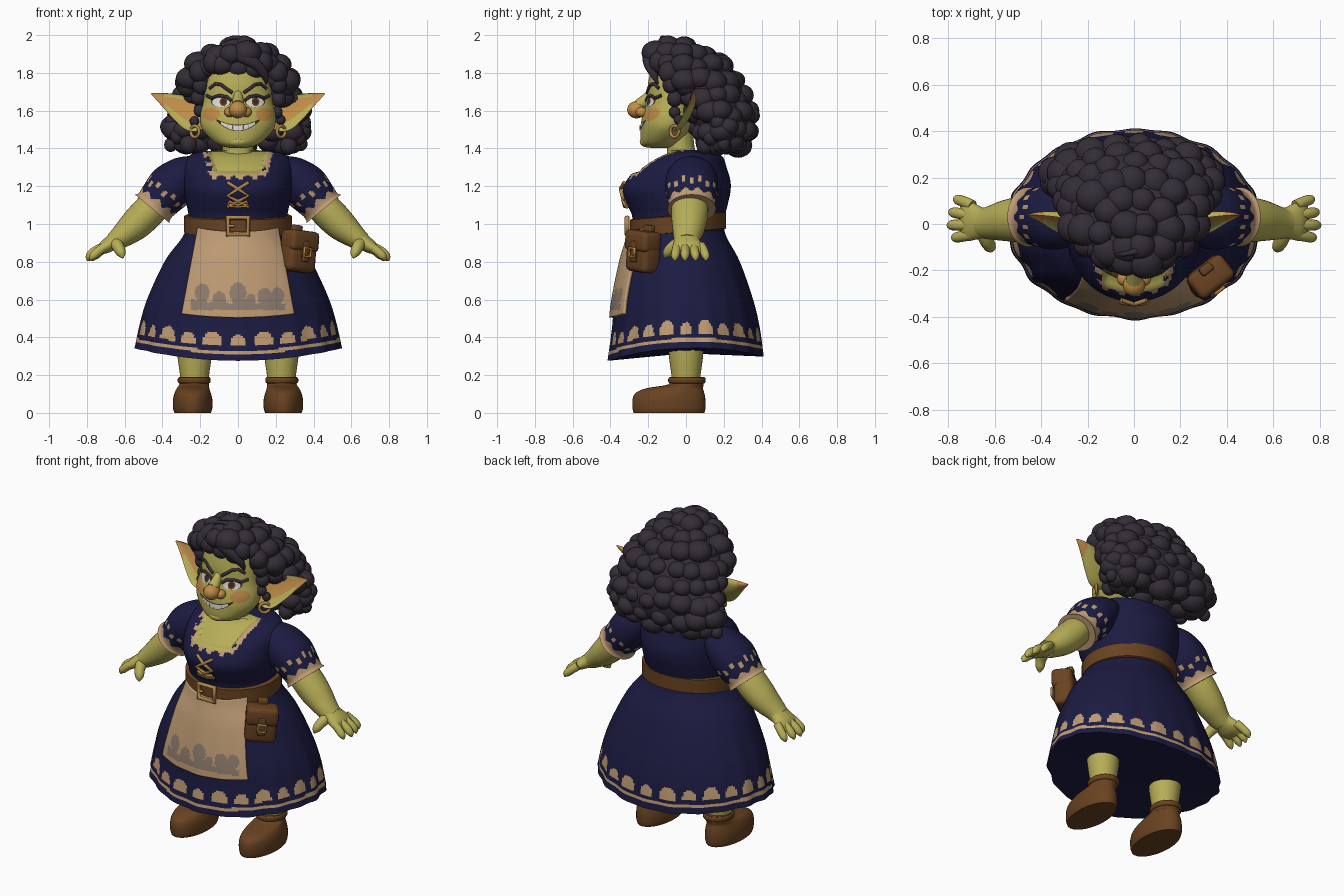
import bpy, bmesh, math, random
from mathutils import Vector, Matrix
from mathutils.bvhtree import BVHTree

random.seed(4)
if "Cube" in bpy.data.objects:
    bpy.data.objects.remove(bpy.data.objects["Cube"])

COLORS = {
    "navy cloth": (.0115, .011, .054), "tan linen": (.52, .33, .175), "green skin": (.47, .42, .095),
    "dark hair": (.034, .026, .037), "brown leather": (.14, .055, .015), "rosy skin": (.52, .26, .065),
    "gold metal": (.46, .25, .065), "ivory": (.72, .7, .65), "grey print": (.27, .2, .15),
    "dark line": (.05, .025, .015)}
MATS = {}
for label, rgb in COLORS.items():
    m = bpy.data.materials.new(label)
    m.use_nodes = True
    m.diffuse_color = (*rgb, 1)
    m.node_tree.nodes["Principled BSDF"].inputs["Base Color"].default_value = (*rgb, 1)
    MATS[label] = m


def finish(name, bm, color, paint=None):
    """Turn a bmesh into an object; paint(face) may return another colour."""
    used = [color]
    if paint:
        for f in bm.faces:
            c = paint(f) or color
            if c not in used:
                used.append(c)
            f.material_index = used.index(c)
    me = bpy.data.meshes.new(name)
    bm.to_mesh(me)
    bm.free()
    for c in used:
        me.materials.append(MATS[c])
    me.shade_smooth()
    me.set_sharp_from_angle(angle=math.radians(50))
    ob = bpy.data.objects.new(name, me)
    bpy.context.collection.objects.link(ob)
    return ob


def spline(rings, sub):
    out, last = [], len(rings) - 1
    for i in range(last):
        q = [rings[max(0, min(last, i + d))] for d in (-1, 0, 1, 2)]
        for s in range(sub):
            t = s / sub
            out.append([b + .5 * t * (c - a + t * (2 * a - 5 * b + 4 * c - d + t * (3 * (b - c) + d - a)))
                        for a, b, c, d in zip(*q)])
    return out + [list(rings[last])]


def loft(name, rings, color, n=32, sub=6, flat=True, paint=None, warp=None, cup=False):
    """Skin smooth rings (x, y, z, rx, ry), level or square to their path."""
    bm = bmesh.new()
    path = spline(rings, sub)
    loops = []
    for i, (x, y, z, rx, ry) in enumerate(path):
        U, V = Vector((1, 0, 0)), Vector((0, 1, 0))
        if not flat:
            d = Vector(path[min(i + 1, len(path) - 1)][:3]) - Vector(path[max(i - 1, 0)][:3])
            d.normalize()
            V = (V - d * V.dot(d)).normalized()
            U = V.cross(d)
        loop = []
        for j in range(n):
            a = 2 * math.pi * j / n
            s = math.sin(a)
            if cup and s < 0:
                s *= -.4
            p = Vector((x, y, z)) + U * max(rx, .001) * math.cos(a) + V * max(ry, .001) * s
            loop.append(bm.verts.new(warp(p, a, i / (len(path) - 1)) if warp else p))
        loops.append(loop)
    for lo, hi in zip(loops, loops[1:]):
        for j in range(n):
            k = (j + 1) % n
            bm.faces.new((lo[j], lo[k], hi[k], hi[j]))
    for loop in (loops[0], loops[-1]):
        mid = bm.verts.new(sum((v.co for v in loop), Vector()) / n)
        for j in range(n):
            bm.faces.new((loop[j], loop[(j + 1) % n], mid))
    bmesh.ops.recalc_face_normals(bm, faces=bm.faces)
    return finish(name, bm, color, paint)


def tree(ob):
    return BVHTree.FromPolygons([v.co for v in ob.data.vertices], [list(p.vertices) for p in ob.data.polygons])


def on(surface, x, z, off):
    hit = surface.ray_cast(Vector((x, -2, z)), Vector((0, 1, 0)))[0]
    if hit is None:
        hit = surface.find_nearest(Vector((x, -.2, z)))[0]
    return hit + Vector((0, -off, 0))


def plate(name, surface, f, color, off=.003, nx=24, nz=8, paint=None):
    """Thin sheet f(u, v) -> (x, z), laid on the front of a surface."""
    bm = bmesh.new()
    g = [[bm.verts.new(on(surface, *f(i / nx, j / nz), off)) for i in range(nx + 1)] for j in range(nz + 1)]
    for j in range(nz):
        for i in range(nx):
            bm.faces.new((g[j][i], g[j][i + 1], g[j + 1][i + 1], g[j + 1][i]))
    return finish(name, bm, color, paint)


def disc(name, surface, x, z, rx, rz, color, off):
    def f(u, v):
        a = math.pi * u
        return x - rx * math.cos(a), z + rz * math.sin(a) * (2 * v - 1)
    plate(name, surface, f, color, off)


def cord(name, pts, r, color, cyclic=False):
    cu = bpy.data.curves.new(name, "CURVE")
    cu.dimensions, cu.bevel_depth, cu.bevel_resolution, cu.use_fill_caps = "3D", r, 2, True
    sp = cu.splines.new("POLY")
    sp.points.add(len(pts) - 1)
    for p, co in zip(sp.points, pts):
        p.co = (*co, 1)
    sp.use_cyclic_u = cyclic
    cu.materials.append(MATS[color])
    bpy.context.collection.objects.link(bpy.data.objects.new(name, cu))


def balls(name, items, color):
    """Join squashed balls (centre, scale) into one object."""
    bm = bmesh.new()
    for c, s in items:
        bmesh.ops.create_icosphere(bm, subdivisions=3, radius=1,
                                   matrix=Matrix.Translation(c) @ Matrix.Diagonal((*s, 1)))
    finish(name, bm, color)


def box(name, frame, loc, size, color, bevel):
    bm = bmesh.new()
    bmesh.ops.create_cube(bm, size=1, matrix=frame @ Matrix.Translation(loc) @ Matrix.Diagonal((*size, 1)))
    bmesh.ops.bevel(bm, geom=bm.edges[:], offset=bevel, segments=3, affect="EDGES", profile=.5)
    finish(name, bm, color)


# Skirt with pleats, dipping hem and printed border
def hem(a):
    return .276 + .065 * math.cos(a) ** 2 + .022 * max(0, math.sin(a))

def pleat(p, a, k):
    r = 1 + (1 - k) ** 2 * (.009 * math.cos(20 * a) + .006 * math.cos(13 * a + 1))
    return Vector((p.x * r, p.y * r, p.z + (hem(a) - .3) * (1 - k) ** 2))

def border(f):
    c = f.calc_center_median()
    a = math.atan2(c.y / .41, c.x / .545)
    h = c.z - hem(a)
    cell = a / math.tau * 24
    u = cell - round(cell)
    big = 1 if round(cell) % 2 else .8
    if .036 < h < .054 or (h > .078 and (u / .38 / big) ** 2 + ((h - .09) / .062 / big) ** 2 < 1):
        return "tan linen"

skirt = loft("skirt", [(0, 0, .3, .545, .41), (0, 0, .45, .517, .39), (0, -.01, .6, .475, .365),
                       (0, -.025, .8, .385, .31), (0, -.04, .92, .3, .26), (0, -.045, .99, .265, .24)],
             "navy cloth", n=260, sub=18, paint=border, warp=pleat)

# Apron with a grey mushroom print
def print_rule(f):
    c = f.calc_center_median()
    if abs(c.x) < .25 and .545 < c.z < .59 + .012 * math.sin(45 * c.x):
        return "grey print"
    for x, h, r in ((-.19, .635, .04), (-.1, .6, .035), (0, .635, .045), (.07, .6, .025), (.14, .615, .038), (.21, .62, .035)):
        if math.hypot(c.x - x, (c.z - h) * .8) < r or (abs(c.x - x) < r * .6 and .56 < c.z < h):
            return "grey print"

apron = plate("apron", tree(skirt), lambda u, v: ((2 * u - 1) * (.3 - .085 * v), .505 + .02 * (2 * u - 1) ** 2 + .455 * v),
              "tan linen", off=.02, nx=80, nz=70, paint=print_rule)
edge = apron.modifiers.new("thickness", "SOLIDIFY")
edge.thickness, edge.offset = .018, -1

# Bodice with recessed open neckline and trim
def opening(c):
    return max(1.268 - c.z, abs(c.x) - .125 - .3 * (c.z - 1.268))

def neckline(f):
    c = f.calc_center_median()
    d = opening(c)
    if c.y > -.01:
        return None
    if d < 0 or (c.z > 1.22 and abs(c.x) < .3 * (c.z - 1.22)):
        return "green skin"
    if d < .03 and math.sin(90 * c.x) + math.sin(130 * c.z) > -.5:
        return "tan linen"

def recess(p, a, k):
    depth = .035 * min(1, max(0, -opening(p) / .012)) if p.y < 0 and p.z < 1.385 else 0
    return p + Vector((0, depth, 0))

bodice = loft("bodice", [(0, -.045, .96, .27, .24), (0, -.04, 1.04, .262, .245), (0, -.045, 1.1, .272, .265),
                         (0, -.05, 1.17, .285, .285), (0, -.04, 1.23, .29, .275), (0, -.02, 1.3, .29, .235),
                         (0, .01, 1.355, .265, .185), (0, .02, 1.38, .21, .13), (0, .0, 1.392, .09, .075)],
              "navy cloth", n=140, sub=10, paint=neckline, warp=recess)
chest = tree(bodice)

# Belt, buckle and lacing
loft("belt", [(0, -.042, z, .286 + e, .254 + e) for z, e in ((.955, -.01), (.96, 0), (1.045, 0), (1.05, -.01))],
     "brown leather", n=64, sub=1, warp=lambda p, a, k: p + Vector((0, 0, .08 * p.y)))
cord("belt_buckle", [(.053 * x, -.312, .99 + .045 * z) for x, z in ((-1, -1), (1, -1), (1, 1), (-1, 1))],
     .014, "gold metal", True)
cord("buckle_prong", [(-.053, -.318, .99), (-.02, -.316, .99)], .008, "gold metal")
for s in (1, -1):
    cord("bodice_lace", [on(chest, s * x, z, .012) for x, z in
                         ((-.055, 1.09), (0, 1.12), (.055, 1.15), (0, 1.185), (-.055, 1.22))], .01, "gold metal")
    cord("lace_bow", [on(chest, s * x, z, .018) for x, z in ((0, 1.1), (.045, 1.12), (.055, 1.095), (0, 1.09))],
         .008, "gold metal", True)

# Belt pouch turned outward on the left hip
hip = Matrix.Translation((.32, -.225, .86)) @ Matrix.Rotation(math.radians(38), 4, "Z") @ Matrix.Rotation(.1, 4, "Y")
box("pouch_body", hip, (0, 0, -.015), (.18, .115, .2), "brown leather", .03)
box("pouch_flap", hip, (0, -.008, .05), (.185, .12, .11), "brown leather", .025)
box("pouch_strap", hip, (0, -.063, -.005), (.04, .02, .11), "brown leather", .006)
box("pouch_loop", hip, (0, .03, .1), (.06, .04, .07), "brown leather", .01)
cord("pouch_buckle", [hip @ Vector((.022 * x, -.078, -.01 + .022 * z)) for x, z in ((-1, -1), (1, -1), (1, 1), (-1, 1))],
     .008, "gold metal", True)

# Head and neck
loft("neck", [(0, -.02, 1.3, .11, .1), (0, -.025, 1.38, .085, .075), (0, -.04, 1.5, .085, .075)], "green skin")
head = loft("head", [(0, -.135, 1.402, .04, .05), (0, -.135, 1.425, .115, .1), (0, -.105, 1.5, .188, .135),
                     (0, -.09, 1.57, .2, .142), (0, -.08, 1.65, .183, .128), (0, -.07, 1.75, .17, .13),
                     (0, -.06, 1.85, .14, .11), (0, -.06, 1.92, .03, .03)], "green skin", n=80, sub=8)
face = tree(head)
loft("nose_bridge", [(0, -.18, 1.71, .015, .015), (0, -.205, 1.67, .026, .026), (0, -.245, 1.63, .034, .034)],
     "green skin", flat=False)
balls("nose", [((0, -.262, 1.605), (.048, .05, .046))]
      + [((s * .045, -.235, 1.592), (.028, .032, .027)) for s in (1, -1)], "rosy skin")
balls("chin", [((0, -.2, 1.435), (.06, .045, .03))], "green skin")

# Grin
def grin(half, grow):
    def f(u, v):
        x = half * (2 * u - 1)
        w = 1 - (x / .115) ** 2
        low, high = 1.55 - .055 * w - grow, 1.552 - .03 * w + grow
        return x, low + (high - low) * v
    return f
plate("mouth_line", face, grin(.115, .004), "dark line", .002)
plate("teeth", face, grin(.09, 0), "ivory", .005)
for i in range(-2, 3):
    cord("tooth_gap", [on(face, i * .027, z + .0025 * i * i, .005) for z in (1.497, 1.521)], .001, "grey print")

for side, s in (("left", 1), ("right", -1)):
    # Eyes, brows and cheeks
    disc(side + "_cheek_blush", face, s * .14, 1.582, .046, .036, "rosy skin", .002)
    disc(side + "_eye_rim", face, s * .09, 1.649, .054, .031, "dark line", .003)
    disc(side + "_eye_white", face, s * .09, 1.645, .047, .026, "ivory", .005)
    disc(side + "_iris", face, s * .085 + .008, 1.647, .02, .023, "brown leather", .007)
    disc(side + "_pupil", face, s * .085 + .008, 1.648, .013, .015, "dark line", .009)
    cord(side + "_lashes", [on(face, s * x, z, .004) for x, z in
                            ((.035, 1.652), (.06, 1.673), (.1, 1.68), (.14, 1.667), (.165, 1.68))], .009, "dark hair")
    cord(side + "_brow", [on(face, s * x, z, .003) for x, z in
                          ((.03, 1.695), (.06, 1.715), (.09, 1.738), (.12, 1.742), (.15, 1.718))], .009, "dark hair")

    # Ear with green rim, rosy hollow and tip, and earring
    def ear_paint(f, s=s):
        c = f.calc_center_median()
        x = s * c.x
        hollow = f.normal.y < -.1 and abs(c.z - 1.572 - .45 * (x - .2)) < .3 * (.45 - x)
        return "rosy skin" if hollow or x > .39 else None
    loft(side + "_ear", [(s * x, y, z, u, v) for x, y, z, u, v in
                         ((.17, -.015, 1.57, .06, .04), (.23, -.02, 1.578, .09, .055), (.3, -.012, 1.613, .074, .05),
                          (.37, -.004, 1.65, .045, .035), (.425, .0, 1.676, .02, .018), (.46, .0, 1.69, .003, .003))],
         "green skin", n=48, sub=8, flat=False, cup=True, paint=ear_paint,
         warp=lambda p, a, k: p + Vector((0, .4 * (p.z - 1.6), 0)))
    cord(side + "_earring", [(s * (.228 + .022 * math.cos(t)), -.06 + .022 * math.cos(t), 1.49 + .03 * math.sin(t))
                             for t in [math.tau * i / 20 for i in range(20)]], .009, "gold metal", True)

    # Puffed sleeve with scalloped, flared cuff
    def sleeve_print(f, s=s):
        c = f.calc_center_median()
        x, z = s * c.x - .44, c.z - 1.1
        along = .61 * x - .79 * z
        a = math.atan2(c.y - .03, .79 * x + .61 * z)
        if along > -.026 + .012 * math.cos(10 * a):
            return "tan linen"
        if abs(along + .075 + .02 * (round(a * 8 / math.pi) % 2)) < .016 and math.cos(16 * a) > .1:
            return "tan linen"
    loft(side + "_sleeve", [(s * x, .03, z, u, v) for x, z, u, v in
                            ((.22, 1.3, .07, .1), (.285, 1.258, .105, .13), (.352, 1.198, .125, .14),
                             (.41, 1.134, .114, .128), (.44, 1.097, .108, .12), (.454, 1.08, .118, .128))],
         "navy cloth", n=96, sub=10, flat=False, paint=sleeve_print)

    # Arm, hand and fingers
    loft(side + "_arm", [(s * x, y, z, u, v) for x, y, z, u, v in
                         ((.4, .02, 1.15, .08, .09), (.47, .02, 1.07, .088, .098), (.545, .015, .995, .083, .09),
                          (.62, .005, .932, .062, .072), (.66, .005, .903, .05, .062))], "green skin", flat=False)
    loft(side + "_palm", [(s * x, y, z, u, v) for x, y, z, u, v in
                          ((.62, .005, .932, .052, .06), (.665, .005, .903, .043, .07), (.71, .01, .874, .034, .084),
                           (.745, .01, .85, .014, .07))], "green skin", flat=False)
    for x, y in ((.77, .105), (.79, .05), (.797, -.005), (.778, -.058)):
        loft(side + "_finger", [(s * .695, y * .75, .885, .025, .025), (s * (x - .042), y * .9, .858, .024, .024),
                                (s * (x - .01), y, .828, .021, .021), (s * x, y, .805, .004, .004)],
             "green skin", n=12, sub=4, flat=False)
    loft(side + "_thumb", [(s * .65, -.02, .905, .036, .036), (s * .635, -.07, .88, .031, .031),
                           (s * .618, -.1, .845, .025, .025), (s * .61, -.113, .82, .004, .004)],
         "green skin", n=12, sub=4, flat=False)

    # Leg and boot
    loft(side + "_leg", [(s * .23, 0, z, r, r) for z, r in ((.14, .073), (.2, .077), (.28, .088), (.4, .1))], "green skin")
    loft(side + "_boot", [(s * x, y, z, u, v) for x, y, z, u, v in
                          ((.24, -.09, 0, .097, .187), (.24, -.09, .025, .104, .193), (.24, -.09, .07, .104, .193),
                           (.24, -.085, .105, .096, .182), (.238, -.06, .13, .086, .15), (.233, -.005, .148, .079, .098),
                           (.232, .005, .165, .078, .09), (.232, .005, .19, .08, .092))], "brown leather", n=40)
    loft(side + "_boot_cuff", [(s * .232, .005, z, .08 + e, .092 + e) for z, e in
                               ((.155, -.005), (.162, .006), (.184, .006), (.19, -.005))], "brown leather", sub=3)

# Curly hair: inner mass, staggered rows of curls and framing locks
ROWS = [(1.425, .29, .2, .085), (1.5, .335, .2, .125), (1.585, .32, .185, .145), (1.67, .28, .13, .165),
        (1.755, .265, .07, .19), (1.835, .21, .02, .17), (1.895, .14, -.03, .13), (1.94, .05, -.06, .06)]
loft("hair_mass", [(0, cy, z, rx + .035, ry + .03) for z, rx, cy, ry in ROWS], "dark hair",
     warp=lambda p, a, k: p if p.y > .02 or k > .75 else p + Vector((0, .035, 0)))
curls = []
jit = lambda a: random.uniform(-a, a)
for i, (z, rx, cy, ry) in enumerate(ROWS):
    count = max(4, round(math.pi * (rx + ry) / .088))
    for j in range(count):
        a = math.tau * (j + .5 * (i % 2)) / count
        p = Vector((rx * math.cos(a) + jit(.012), cy + ry * math.sin(a) + jit(.01), z + jit(.016)))
        if p.y < -.04 and abs(p.x) < .17 and z < 1.81:
            continue
        r = .058 + jit(.01)
        curls.append((p, (r * 1.15, r * 1.12, r * .98)))
for x, y, z, r in ((.2, -.09, 1.8, .055), (.205, -.08, 1.73, .045), (.21, -.06, 1.66, .04), (.21, -.06, 1.6, .03),
                   (.225, -.04, 1.55, .025), (.14, -.14, 1.85, .055), (.05, -.16, 1.885, .05), (.27, .0, 1.73, .055),
                   (.345, .2, 1.42, .035), (.355, .17, 1.54, .04), (.26, .1, 1.42, .045), (.33, .13, 1.46, .04)):
    for s in (1, -1):
        curls.append((Vector((s * x + jit(.012), y, z + jit(.01))), (r, r, r * 1.1)))
balls("hair_curls", curls, "dark hair")
loft("forehead_lock", [(-.06, -.15, 1.92, .02, .02), (.02, -.2, 1.89, .035, .025), (.09, -.2, 1.85, .03, .025),
                       (.14, -.17, 1.79, .022, .02), (.15, -.15, 1.74, .004, .004)], "dark hair", n=16, flat=False)
loft("crown_wisp", [(.04, -.1, 1.95, .03, .03), (.0, -.12, 1.985, .014, .014), (-.05, -.13, 1.98, .01, .01),
                    (-.07, -.13, 1.96, .003, .003)], "dark hair", n=12, flat=False)
